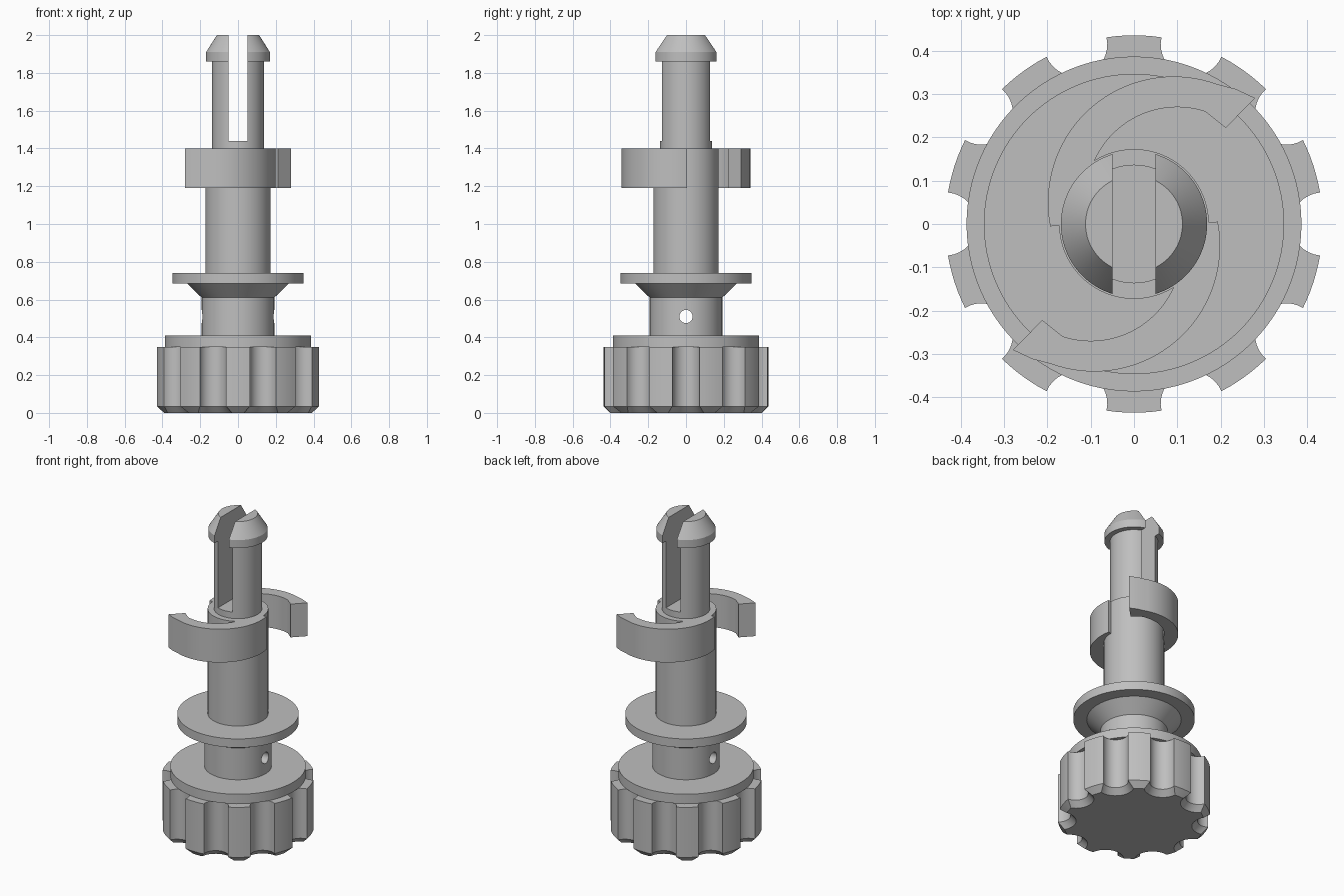
import bpy, bmesh, math
from mathutils import Matrix

if "Cube" in bpy.data.objects:
    bpy.data.objects.remove(bpy.data.objects["Cube"])

grey = bpy.data.materials.new("plain grey")
grey.diffuse_color = (0.52, 0.52, 0.52, 1)
grey.use_nodes = True
grey.node_tree.nodes["Principled BSDF"].inputs["Base Color"].default_value = grey.diffuse_color


def finish(name, bm):
    bmesh.ops.recalc_face_normals(bm, faces=bm.faces)
    me = bpy.data.meshes.new(name)
    bm.to_mesh(me)
    bm.free()
    me.materials.append(grey)
    ob = bpy.data.objects.new(name, me)
    bpy.context.collection.objects.link(ob)
    return ob


def activate(ob):
    bpy.ops.object.select_all(action='DESELECT')
    ob.select_set(True)
    bpy.context.view_layer.objects.active = ob


def smooth(ob):
    activate(ob)
    bpy.ops.object.shade_smooth_by_angle(angle=math.radians(30))


def loft(name, rings):
    """Skin a stack of equal-length rings and cap both ends."""
    bm = bmesh.new()
    rows = [[bm.verts.new(p) for p in ring] for ring in rings]
    n = len(rows[0])
    for a, b in zip(rows, rows[1:]):
        for i in range(n):
            j = (i + 1) % n
            bm.faces.new((a[i], a[j], b[j], b[i]))
    bm.faces.new(rows[0][::-1])
    bm.faces.new(rows[-1])
    return finish(name, bm)


def lathe(name, profile, n=96):
    return loft(name, [[(r * math.cos(2 * math.pi * i / n), r * math.sin(2 * math.pi * i / n), z)
                        for i in range(n)] for r, z in profile])


def cut(ob, cutter):
    mod = ob.modifiers.new("cut", 'BOOLEAN')
    mod.operation, mod.solver, mod.object = 'DIFFERENCE', 'EXACT', cutter
    activate(ob)
    bpy.ops.object.modifier_apply(modifier=mod.name)
    bpy.data.objects.remove(cutter)


def arc(cx, cy, r, a0, a1, n):
    return [(cx + r * math.cos(math.radians(a0 + (a1 - a0) * i / n)),
             cy + r * math.sin(math.radians(a0 + (a1 - a0) * i / n))) for i in range(n + 1)]


def fluted_ring(tooth_r, flute_r, z, centre=0.436):
    """Outline of ten teeth separated by round flutes."""
    # angles where a flute circle meets the tooth circle
    cos_g = (tooth_r ** 2 + centre ** 2 - flute_r ** 2) / (2 * tooth_r * centre)
    g = math.degrees(math.acos(cos_g))
    px = tooth_r * math.cos(math.radians(g)) - centre
    py = tooth_r * math.sin(math.radians(g))
    s = math.degrees(math.atan2(py, px))
    pts = []
    for k in range(10):
        rot = Matrix.Rotation(math.radians(36 * k), 2)
        one = arc(centre, 0, flute_r, -s, s - 360, 16) + arc(0, 0, tooth_r, g, 36 - g, 6)[1:-1]
        for p in one:
            x, y = rot[0][0] * p[0] + rot[0][1] * p[1], rot[1][0] * p[0] + rot[1][1] * p[1]
            pts.append((x, y, z))
    return pts


# fluted knob with a chamfered underside, and its collar
smooth(loft("knob", [fluted_ring(0.402, 0.105, 0), fluted_ring(0.436, 0.073, 0.035),
                     fluted_ring(0.436, 0.073, 0.35)]))
smooth(lathe("knob_collar", [(0.387, 0.35), (0.387, 0.41)]))

# neck with a cross hole
neck = lathe("neck", [(0.192, 0.41), (0.192, 0.61)])
bm = bmesh.new()
bmesh.ops.create_cone(bm, cap_ends=True, segments=32, radius1=0.035, radius2=0.035, depth=1,
                      matrix=Matrix.Translation((0, 0, 0.51)) @ Matrix.Rotation(math.pi / 2, 4, 'Y'))
cut(neck, finish("hole_cutter", bm))
smooth(neck)

# flared flange and main shaft
smooth(lathe("flange", [(0.192, 0.61), (0.27, 0.685), (0.347, 0.685), (0.347, 0.74)]))
smooth(lathe("shaft", [(0.173, 0.74), (0.173, 1.4)]))

# split pin with a tapered snap head
pin = lathe("split_pin", [(0.137, 1.4), (0.137, 1.86), (0.169, 1.86), (0.169, 1.91), (0.112, 2.0)])
bm = bmesh.new()
bmesh.ops.create_cube(bm, size=1, matrix=Matrix.Translation((0, 0, 1.84)) @ Matrix.Diagonal((0.1, 1, 0.8, 1)))
cut(pin, finish("slot_cutter", bm))
smooth(pin)

# two curved spring arms, half a turn apart
outline = ([(0.28, 0.291), (0.235, 0.312)] + arc(0.092, 0.05, 0.291, 70, 191, 32)
           + [(-0.14, 0), (-0.08, 0.09)] + arc(0.1, 0.06, 0.21, 160, 72, 24)
           + [(0.212, 0.222), (0.273, 0.284)])
for side, s in (("back", 1), ("front", -1)):
    smooth(loft(side + "_spring_arm", [[(s * x, s * y, z) for x, y in outline] for z in (1.19, 1.4)]))
